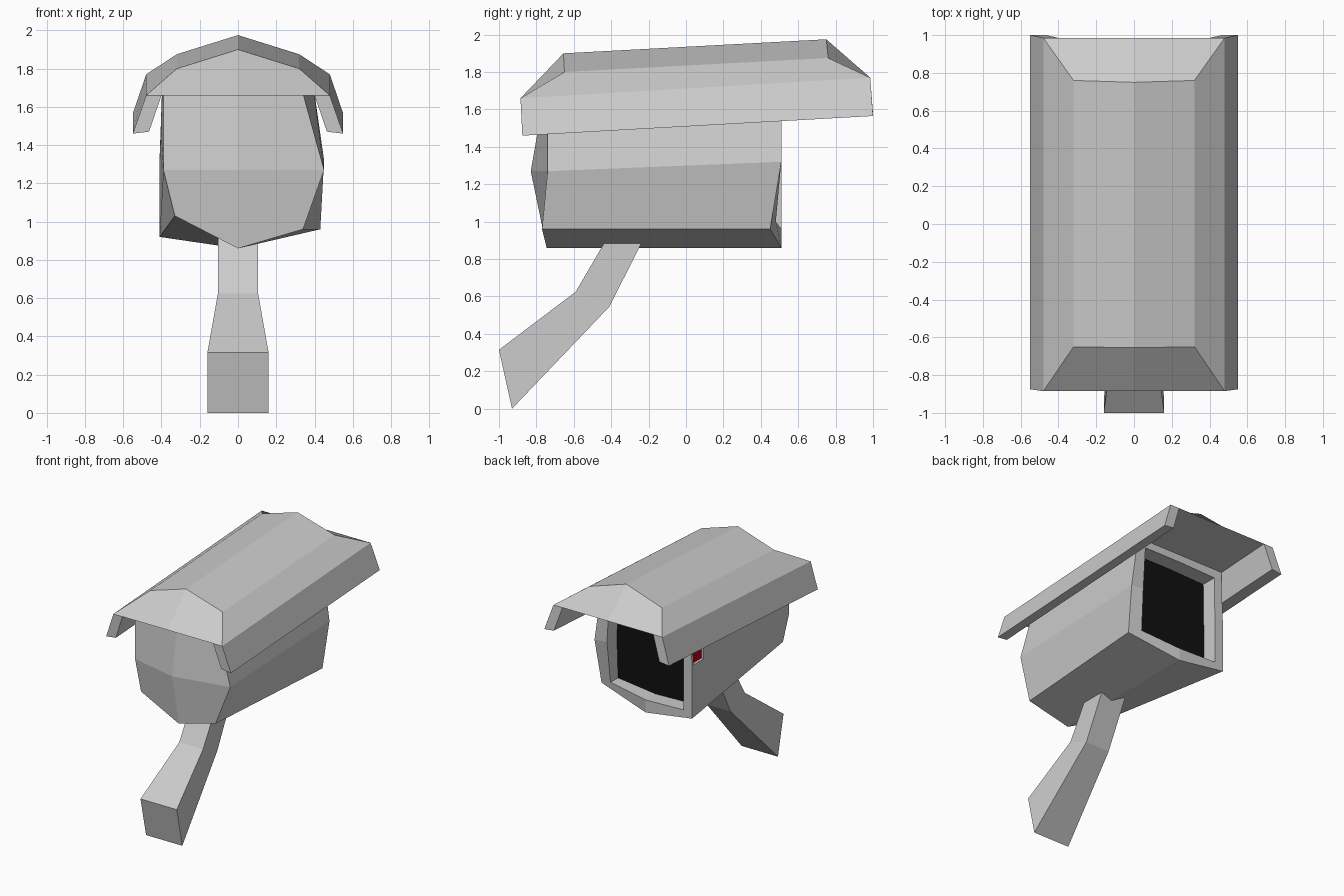
import bpy, bmesh

if "Cube" in bpy.data.objects:
    bpy.data.objects.remove(bpy.data.objects["Cube"])


def make(name, verts, faces, color=None):
    """Mesh object from points and faces, with outward normals."""
    bm = bmesh.new()
    vs = [bm.verts.new(v) for v in verts]
    for f in faces:
        bm.faces.new([vs[i] for i in f])
    bmesh.ops.recalc_face_normals(bm, faces=bm.faces)
    me = bpy.data.meshes.new(name)
    bm.to_mesh(me)
    bm.free()
    ob = bpy.data.objects.new(name, me)
    bpy.context.collection.objects.link(ob)
    if color:
        mat = bpy.data.materials.new(name + "_colour")
        mat.diffuse_color = color
        mat.use_nodes = True
        mat.node_tree.nodes["Principled BSDF"].inputs["Base Color"].default_value = mat.diffuse_color
        me.materials.append(mat)
    return ob


def bridge(rings):
    """Points and side faces joining equal closed rings in sequence."""
    n = len(rings[0])
    verts = [p for r in rings for p in r]
    faces = [(k * n + i, k * n + (i + 1) % n, (k + 1) * n + (i + 1) % n, (k + 1) * n + i)
             for k in range(len(rings) - 1) for i in range(n)]
    return verts, faces


def box(name, lo, hi, color=None):
    ring = lambda z: [(lo[0], lo[1], z), (hi[0], lo[1], z), (hi[0], hi[1], z), (lo[0], hi[1], z)]
    verts, faces = bridge([ring(lo[2]), ring(hi[2])])
    return make(name, verts, faces + [(0, 1, 2, 3), (4, 5, 6, 7)], color)


# Camera body: faceted back, rim and recessed window (rings run left side, bottom, right side, top)
back = [(-.39, -.74, 1.67), (-.39, -.74, 1.27), (-.33, -.75, 1.03), (0, -.745, .86),
        (.34, -.77, .96), (.45, -.74, 1.27), (.34, -.74, 1.67), (0, -.76, 1.67)]
rim = [(-.395, .51, 1.74), (-.41, .51, 1.33), (-.41, .51, .92), (0, .51, .86),
       (.43, .45, .96), (.45, .51, 1.32), (.39, .51, 1.74), (0, .51, 1.74)]
window = [(-.33, 1.67), (-.335, 1.33), (-.335, .97), (0, .96),
          (.33, 1.0), (.34, 1.33), (.32, 1.68), (0, 1.68)]
at_y = lambda y: [(x, y, z) for x, z in window]
opening = at_y(.51)
opening[4] = (.33, .48, 1.0)
verts, faces = bridge([back, rim, opening, at_y(.38)])
c = len(verts)
verts.append((0, -.83, 1.27))
faces += [(0, 1, c, 7), (1, 2, 3, c), (3, 4, 5, c), (5, 6, 7, c), tuple(range(24, 32))]
body = make("camera_body", verts, faces)

# Dark glass at the bottom of the window recess
make("window_glass", at_y(.385), [tuple(range(8))[::-1]], (.005, .005, .005, 1))

# Recessed red indicator on the left side
cutter = box("indicator_cutter", (-.5, .36, 1.34), (-.385, .49, 1.48))
cutter.hide_render = True
cutter.hide_viewport = True
cut = body.modifiers.new("indicator_recess", 'BOOLEAN')
cut.operation = 'DIFFERENCE'
cut.solver = 'EXACT'
cut.object = cutter
box("indicator_light", (-.39, .362, 1.342), (-.38, .488, 1.478), (.5, 0, .01, 1))

# Sun roof: profile points as x, back y, back z, front y, front z
right = [(.32, -.65, 1.80, .76, 1.875), (.48, -.885, 1.66, .985, 1.77),
         (.55, -.875, 1.46, 1.0, 1.565), (.465, -.875, 1.47, 1.0, 1.575),
         (.40, -.885, 1.66, .985, 1.77)]
ridge, under = (0, -.655, 1.90, .75, 1.975), (0, -.885, 1.66, .985, 1.77)
prof = [ridge] + right + [under] + [(-p[0],) + p[1:] for p in reversed(right)]
verts, faces = bridge([[(p[0], p[1], p[2]) for p in prof], [(p[0], p[3], p[4]) for p in prof]])
n = len(prof)
for k in (0, n):
    for cap in ((0, 1, 2, 5, 6), (0, 6, 7, 10, 11), (2, 3, 4, 5), (7, 8, 9, 10)):
        faces.append(tuple(i + k for i in cap))
make("sun_roof", verts, faces)

# Bent mounting arm: stations as half width, lower/front y z, upper/back y z
arm = [(.16, -.93, 0, -1.0, .315), (.105, -.41, .545, -.59, .625), (.105, -.205, .95, -.40, .95)]
rings = [[(-w, y0, z0), (w, y0, z0), (w, y1, z1), (-w, y1, z1)] for w, y0, z0, y1, z1 in arm]
verts, faces = bridge(rings)
make("mounting_arm", verts, faces + [(0, 1, 2, 3), (8, 9, 10, 11)])
